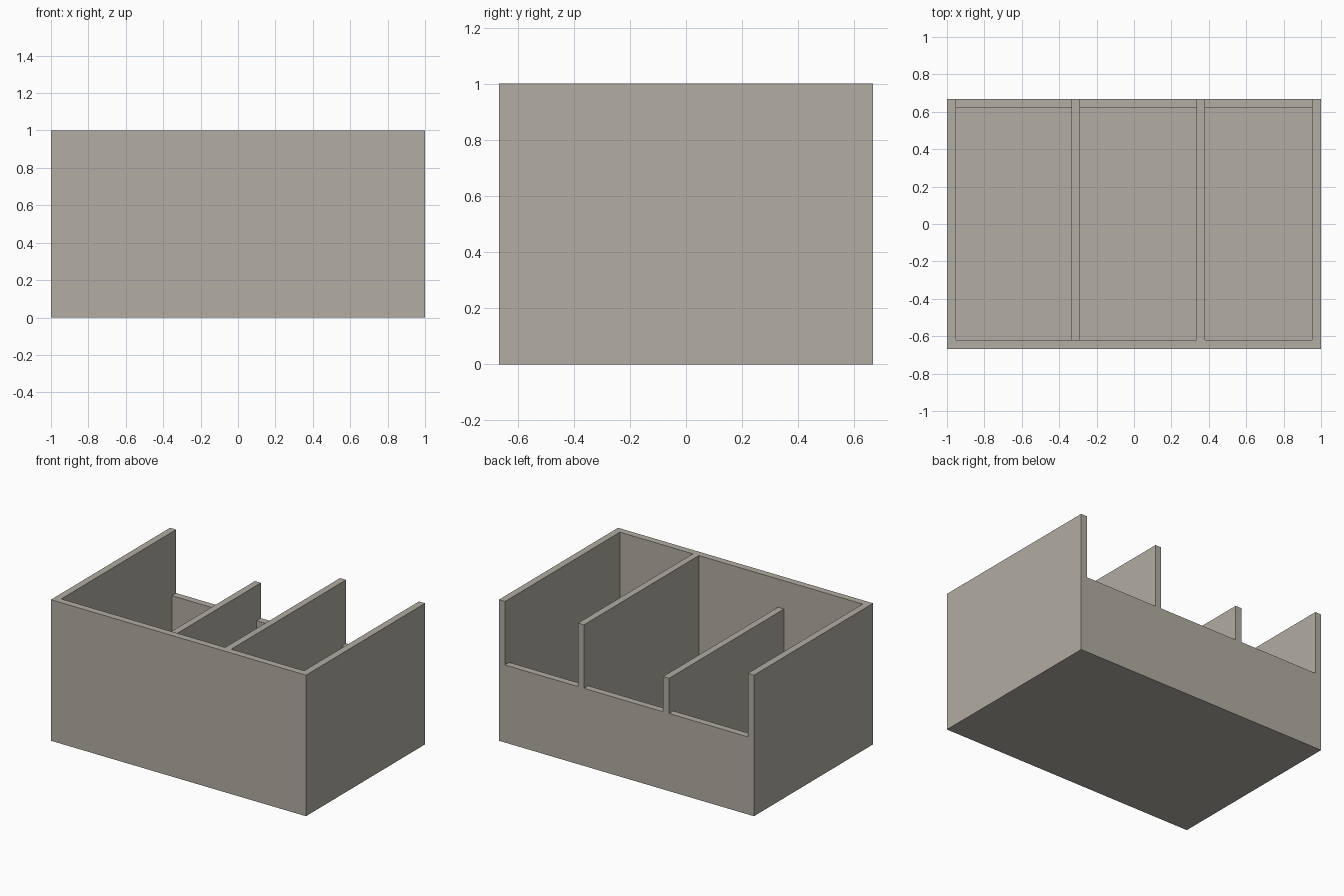
import bpy, bmesh

if "Cube" in bpy.data.objects:
    bpy.data.objects.remove(bpy.data.objects["Cube"])

WALL = 0.048           # wall and floor thickness
X, Y, Z = 1.0, 0.667, 1.0
BACK_Z = 0.55          # height of the low back wall
LOW_DIVIDER_Z = 0.80   # height of the shorter divider
INNER_Y = Y - WALL

mat = bpy.data.materials.new("warm grey")
mat.diffuse_color = (0.445, 0.418, 0.361, 1)
mat.use_nodes = True
mat.node_tree.nodes["Principled BSDF"].inputs["Base Color"].default_value = mat.diffuse_color


def prism(name, profile, x0, x1):
    """Extrude a (y, z) profile along x."""
    bm = bmesh.new()
    face = bm.faces.new([bm.verts.new((x0, y, z)) for y, z in profile])
    ext = bmesh.ops.extrude_face_region(bm, geom=[face])["geom"]
    bmesh.ops.translate(bm, vec=(x1 - x0, 0, 0),
                        verts=[v for v in ext if isinstance(v, bmesh.types.BMVert)])
    bmesh.ops.recalc_face_normals(bm, faces=bm.faces)
    mesh = bpy.data.meshes.new(name)
    bm.to_mesh(mesh)
    bm.free()
    mesh.materials.append(mat)
    obj = bpy.data.objects.new(name, mesh)
    bpy.context.collection.objects.link(obj)
    return obj


def cut(target, cutter):
    mod = target.modifiers.new("cut", 'BOOLEAN')
    mod.operation = 'DIFFERENCE'
    mod.solver = 'EXACT'
    mod.object = cutter
    bpy.context.view_layer.objects.active = target
    bpy.ops.object.modifier_apply(modifier=mod.name)
    bpy.data.objects.remove(cutter)


# Solid block for the divided bin
box = prism("divided_bin", [(-Y, 0), (Y, 0), (Y, Z), (-Y, Z)], -X, X)

# Three compartments, each open at the top and above the low back wall
hollow = [(-INNER_Y, WALL), (INNER_Y, WALL), (INNER_Y, BACK_Z),
          (Y + 0.1, BACK_Z), (Y + 0.1, Z + 0.1), (-INNER_Y, Z + 0.1)]
for x0, x1 in ((-X + WALL, -0.335), (-0.288, 0.333), (0.38, X - WALL)):
    cut(box, prism("compartment_cutter", hollow, x0, x1))

# Lower the left divider
notch = [(-INNER_Y, LOW_DIVIDER_Z), (Y + 0.1, LOW_DIVIDER_Z),
         (Y + 0.1, Z + 0.1), (-INNER_Y, Z + 0.1)]
cut(box, prism("divider_cutter", notch, -0.40, -0.22))
